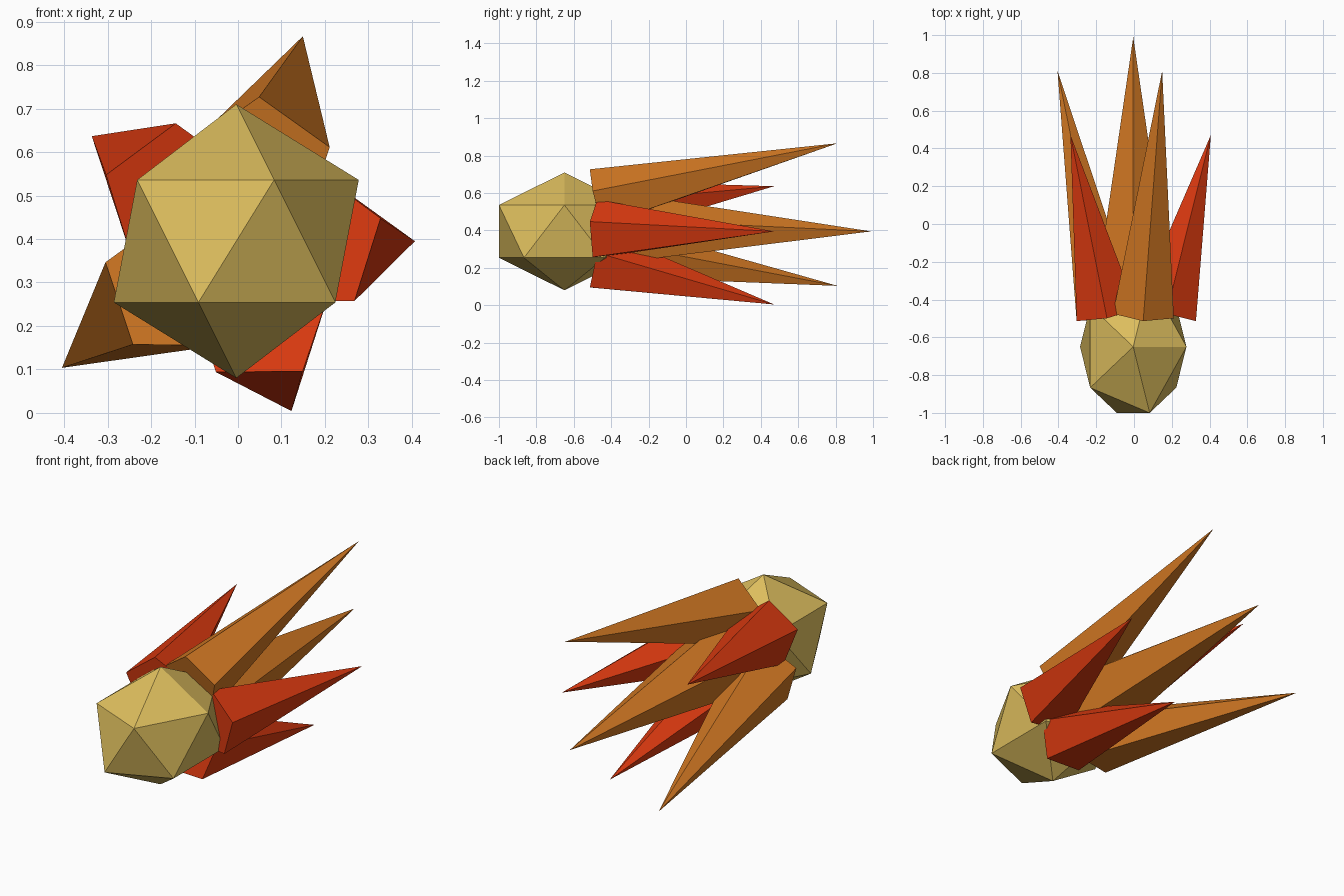
import bpy
import bmesh
from math import radians
from mathutils import Matrix, Vector

cube = bpy.data.objects.get("Cube")
if cube:
    bpy.data.objects.remove(cube, do_unlink=True)


def material(name, rgb):
    mat = bpy.data.materials.new(name)
    mat.use_nodes = True
    mat.diffuse_color = (*rgb, 1)
    bsdf = next(n for n in mat.node_tree.nodes if n.type == 'BSDF_PRINCIPLED')
    bsdf.inputs["Base Color"].default_value = (*rgb, 1)
    return mat


gold = material("pale gold", (0.72, 0.51, 0.11))
orange = material("flame orange", (0.65, 0.19, 0.017))
red = material("flame red", (0.72, 0.042, 0.005))

AXIS = Vector((-0.004, 0, 0.395))   # centre line running front to back
BASE_Y = -0.475                     # plane of the flame bases


def finish(name, bm, mat):
    bmesh.ops.recalc_face_normals(bm, faces=bm.faces)
    mesh = bpy.data.meshes.new(name)
    bm.to_mesh(mesh)
    bm.free()
    mesh.materials.append(mat)
    obj = bpy.data.objects.new(name, mesh)
    bpy.context.collection.objects.link(obj)


def flame(name, mat, radius, length, angle=0, offset=0, tilt=0):
    """Five-sided spike pointing back, leaning outward at an angle round the axis."""
    stand = Matrix.Rotation(radians(-90), 4, 'X') @ Matrix.Rotation(radians(180), 4, 'Z')
    place = (Matrix.Translation(AXIS + Vector((0, BASE_Y, 0)))
             @ Matrix.Rotation(radians(-angle), 4, 'Y')
             @ Matrix.Translation((offset, 0, 0))
             @ Matrix.Rotation(radians(-tilt), 4, 'Z')
             # keep every pentagon pointing up whatever the ring angle
             @ Matrix.Rotation(radians(angle), 4, 'Y')
             @ stand @ Matrix.Translation((0, 0, length / 2)))
    bm = bmesh.new()
    bmesh.ops.create_cone(bm, cap_ends=True, segments=5, radius1=radius,
                          radius2=0, depth=length, matrix=place)
    bmesh.ops.remove_doubles(bm, verts=bm.verts, dist=0.0001)
    finish(name, bm, mat)


# Faceted core, stretched front to back
bm = bmesh.new()
bmesh.ops.create_icosphere(
    bm, subdivisions=1, radius=0.315,
    matrix=Matrix.Translation(AXIS + Vector((0, -0.65, 0))) @ Matrix.Diagonal((1, 1.306, 1, 1)))
finish("core", bm, gold)

# Central flame, then a ring of five in alternating colours
flame("center_flame", orange, 0.225, 1.465)
for i in range(5):
    short = i % 2 == 0
    flame(f"outer_flame_{i + 1}", red if short else orange, 0.17,
          0.975 if short else 1.325, angle=72 * i, offset=0.175, tilt=14)
